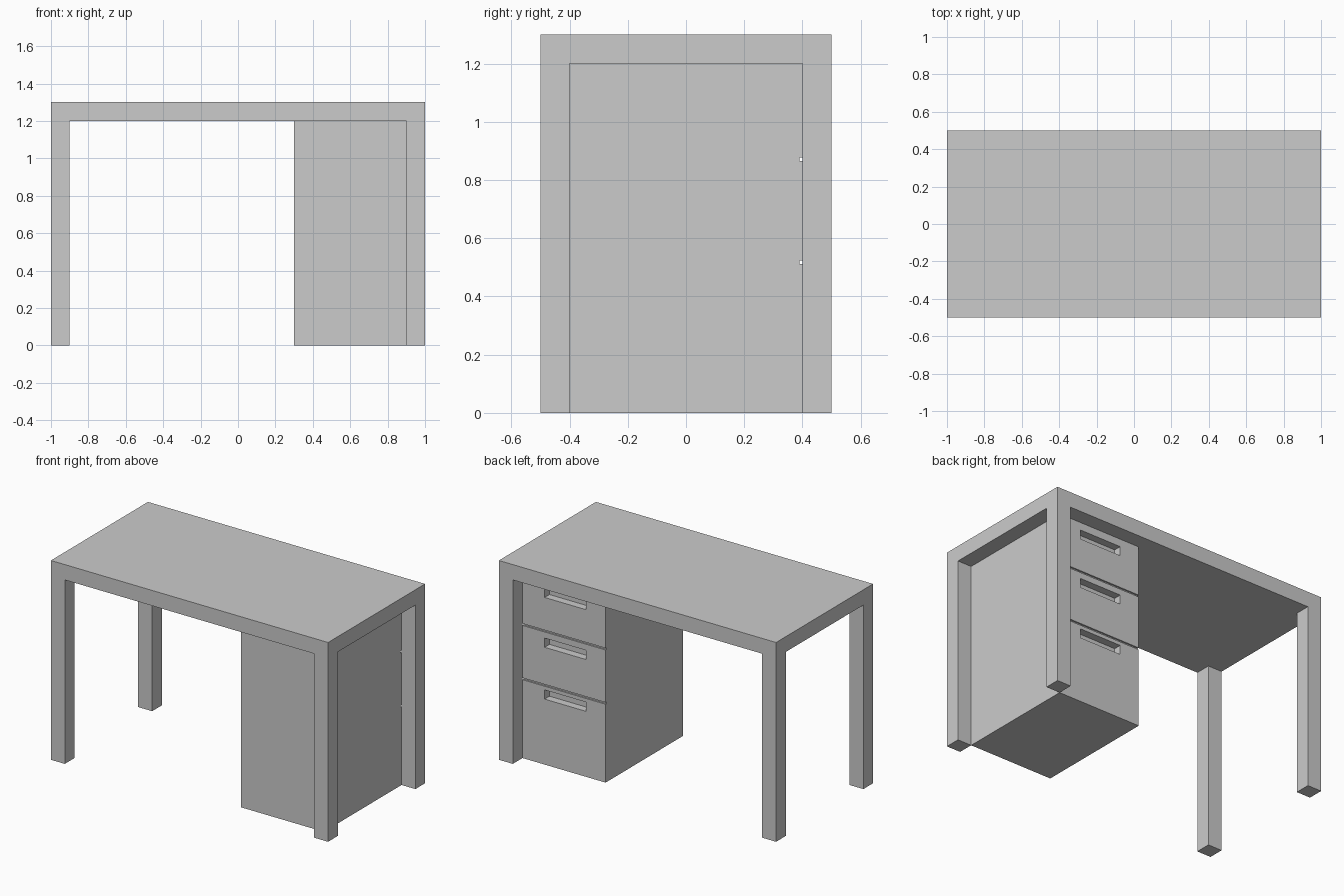
import bpy, bmesh
from mathutils import Matrix, Vector

if "Cube" in bpy.data.objects:
    bpy.data.objects.remove(bpy.data.objects["Cube"])


def add_box(bm, lo, hi):
    lo, hi = Vector(lo), Vector(hi)
    mat = Matrix.Translation((lo + hi) / 2) @ Matrix.Diagonal((*(hi - lo), 1))
    bmesh.ops.create_cube(bm, size=1, matrix=mat)


def make(name, *boxes):
    bm = bmesh.new()
    for lo, hi in boxes:
        add_box(bm, lo, hi)
    mesh = bpy.data.meshes.new(name)
    bm.to_mesh(mesh)
    bm.free()
    obj = bpy.data.objects.new(name, mesh)
    bpy.context.collection.objects.link(obj)
    return obj


# Table top
make("table_top", ((-1, -0.5, 1.2), (1, 0.5, 1.3)))

# Four square corner legs
for side, x in (("left", -0.95), ("right", 0.95)):
    for end, y in (("front", -0.45), ("back", 0.45)):
        make(f"{end}_{side}_leg", ((x - 0.05, y - 0.05, 0), (x + 0.05, y + 0.05, 1.2)))

# Drawer cabinet, drawers face the back (+y)
cabinet = make("drawer_cabinet", ((0.3, -0.4, 0), (0.9, 0.4, 1.2)))

# Cutters: gaps between drawers and recessed finger pulls
gaps = [((0.2, 0.39, z - 0.006), (1.0, 0.45, z + 0.006)) for z in (0.517, 0.871)]
pulls = [((0.44, 0.35, z), (0.74, 0.45, z + 0.06)) for z in (0.427, 0.765, 1.09)]
cutter = make("drawer_cutter", *gaps, *pulls)
cutter.hide_render = True

cut = cabinet.modifiers.new("drawer_cuts", 'BOOLEAN')
cut.operation = 'DIFFERENCE'
cut.solver = 'EXACT'
cut.object = cutter
bpy.context.view_layer.objects.active = cabinet
bpy.ops.object.modifier_apply(modifier=cut.name)
bpy.data.objects.remove(cutter)
